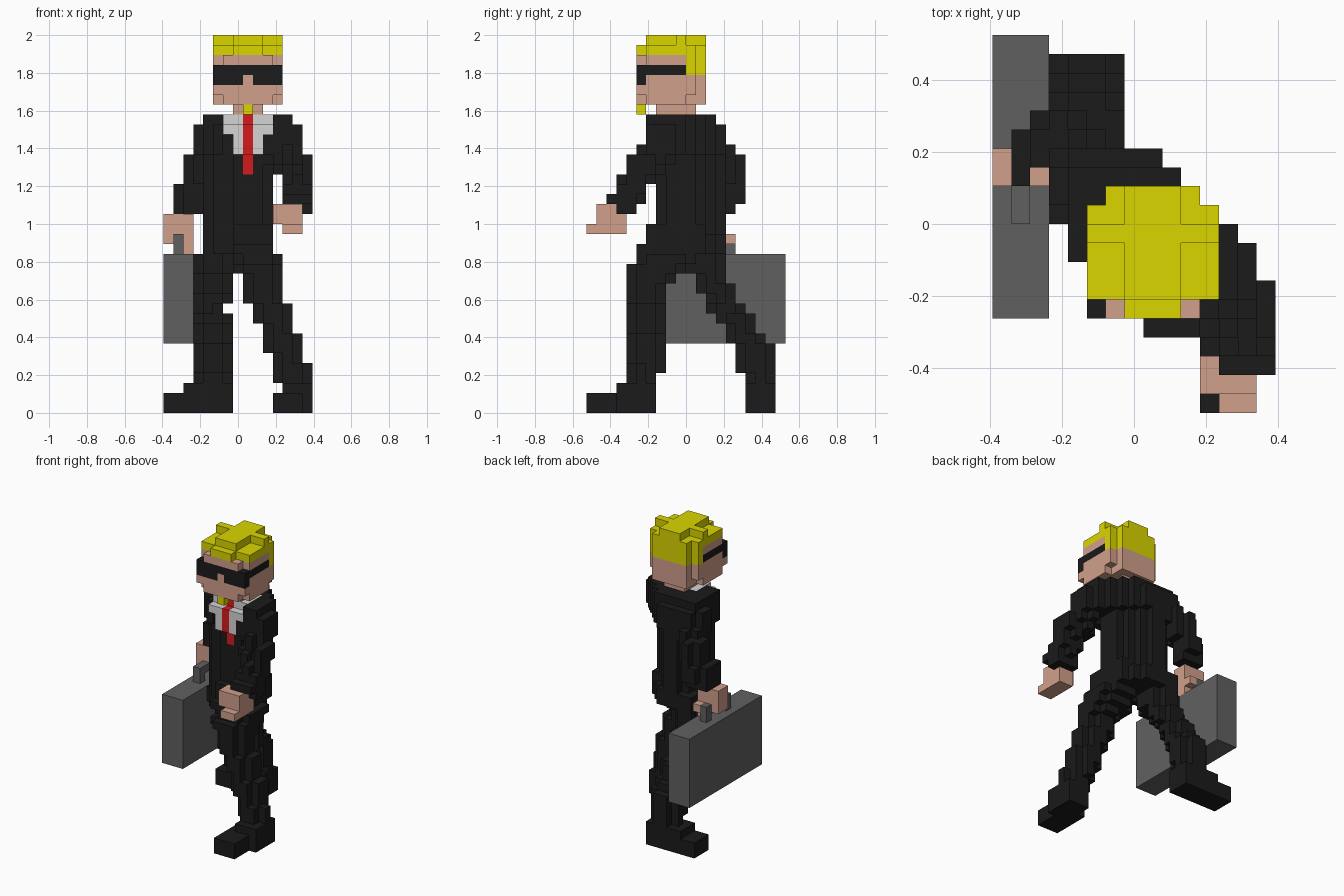
import bpy
import bmesh
from mathutils import Vector

default_cube = bpy.data.objects.get("Cube")
if default_cube:
    bpy.data.objects.remove(default_cube, do_unlink=True)

UNIT = 2 / 38                      # edge of one block
ORIGIN = Vector((7.5, 10, 0))      # block coordinates of the world origin


def make_material(name, r, g, b):
    mat = bpy.data.materials.new(name)
    mat.use_nodes = True
    mat.diffuse_color = (r, g, b, 1)
    mat.node_tree.nodes["Principled BSDF"].inputs["Base Color"].default_value = (r, g, b, 1)
    return mat


black = make_material("black", .0105, .0105, .0105)
skin = make_material("skin", .64, .35, .26)
yellow = make_material("yellow", .7, .67, 0)
grey = make_material("grey", .118, .118, .118)
white = make_material("white", .66, .66, .66)
red = make_material("red", .66, .011, .013)

cells = {}        # block position -> part name
part_colour = {}  # part name -> material


def box(part, x, y, z):
    """Fill a cuboid of blocks for a part; later parts replace earlier ones."""
    for i in range(*x):
        for j in range(*y):
            for k in range(*z):
                cells[i, j, k] = part


def limb(part, x, y, z):
    """Fill a cuboid whose four upright corners are left out."""
    box(part, (x[0] + 1, x[1] - 1), y, z)
    box(part, x, (y[0] + 1, y[1] - 1), z)


def carve(x, y, z):
    """Remove a cuboid of blocks."""
    for i in range(*x):
        for j in range(*y):
            for k in range(*z):
                cells.pop((i, j, k), None)


def start(part, mat):
    part_colour[part] = mat
    return part


# Jacket body, turned so that its right shoulder sits further back
p = start("jacket", black)
fronts = dict(zip(range(4, 11), (9, 8, 8, 7, 7, 7, 7)))
backs = dict(zip(range(4, 11), (14, 14, 14, 14, 14, 13, 12)))
for col in fronts:
    box(p, x=(col, col + 1), y=(fronts[col], backs[col]), z=(16, 29))
    box(p, x=(col, col + 1), y=(fronts[col], min(13, backs[col])), z=(29, 30))
box(p, x=(4, 5), y=(8, 9), z=(26, 30))
box(p, x=(5, 6), y=(7, 8), z=(26, 29))
box(p, x=(10, 11), y=(6, 7), z=(26, 29))
# Narrower waist
for col in range(8, 11):
    carve(x=(col, col + 1), y=(backs[col] - 1, backs[col]), z=(18, 26))
carve(x=(10, 11), y=(7, 8), z=(19, 25))
carve(x=(4, 5), y=(12, 14), z=(18, 25))
carve(x=(5, 6), y=(13, 14), z=(18, 25))

# Left leg, stepping forward and outward
p = start("left_leg", black)
box(p, x=(7, 11), y=(6, 12), z=(17, 19))
box(p, x=(7, 11), y=(5, 12), z=(16, 17))
limb(p, x=(7, 12), y=(5, 11), z=(15, 16))
limb(p, x=(7, 12), y=(4, 10), z=(14, 15))
limb(p, x=(8, 12), y=(4, 9), z=(13, 14))
limb(p, x=(8, 12), y=(4, 8), z=(11, 13))
limb(p, x=(9, 13), y=(4, 8), z=(9, 11))
limb(p, x=(10, 13), y=(4, 8), z=(8, 9))
limb(p, x=(10, 14), y=(4, 8), z=(6, 8))
limb(p, x=(11, 14), y=(4, 8), z=(4, 6))
limb(p, x=(11, 15), y=(4, 7), z=(3, 5))

# Left shoe
p = start("left_shoe", black)
box(p, x=(12, 15), y=(3, 7), z=(0, 3))
box(p, x=(11, 14), y=(0, 5), z=(0, 2))

# Right leg, trailing behind
p = start("right_leg", black)
box(p, x=(4, 7), y=(9, 14), z=(16, 17))
limb(p, x=(3, 7), y=(9, 14), z=(14, 16))
limb(p, x=(3, 7), y=(11, 14), z=(13, 14))
limb(p, x=(3, 7), y=(11, 15), z=(12, 13))
limb(p, x=(3, 7), y=(12, 15), z=(11, 12))
limb(p, x=(3, 6), y=(12, 16), z=(10, 11))
limb(p, x=(3, 7), y=(13, 17), z=(9, 10))
limb(p, x=(3, 7), y=(14, 17), z=(8, 9))
limb(p, x=(3, 7), y=(14, 18), z=(7, 8))
limb(p, x=(3, 7), y=(15, 19), z=(4, 7))
limb(p, x=(3, 7), y=(16, 19), z=(3, 4))

# Right shoe, toe turned outward
p = start("right_shoe", black)
box(p, x=(0, 7), y=(16, 19), z=(0, 2))
box(p, x=(2, 7), y=(16, 19), z=(2, 3))

# Left sleeve, bent forward
p = start("left_sleeve", black)
box(p, x=(11, 13), y=(6, 10), z=(26, 30))
box(p, x=(11, 12), y=(10, 11), z=(26, 30))
box(p, x=(13, 14), y=(6, 9), z=(26, 29))
limb(p, x=(11, 14), y=(5, 9), z=(25, 27))
box(p, x=(14, 15), y=(4, 7), z=(24, 26))
limb(p, x=(11, 14), y=(4, 8), z=(24, 25))
limb(p, x=(12, 15), y=(3, 7), z=(23, 24))
box(p, x=(12, 15), y=(3, 6), z=(22, 23))
box(p, x=(12, 15), y=(2, 5), z=(21, 22))
box(p, x=(13, 14), y=(5, 6), z=(21, 22))
box(p, x=(12, 15), y=(4, 5), z=(20, 21))
box(p, x=(14, 15), y=(3, 5), z=(20, 21))

# Left hand, reaching forward
p = start("left_hand", skin)
box(p, x=(11, 12), y=(1, 3), z=(19, 21))
box(p, x=(12, 14), y=(1, 4), z=(19, 21))
box(p, x=(12, 14), y=(0, 4), z=(18, 19))

# Right sleeve, hanging behind
p = start("right_sleeve", black)
box(p, x=(4, 6), y=(9, 13), z=(29, 30))
limb(p, x=(3, 6), y=(10, 14), z=(26, 29))
limb(p, x=(3, 6), y=(11, 15), z=(25, 27))
limb(p, x=(2, 5), y=(12, 16), z=(23, 26))
box(p, x=(1, 4), y=(13, 15), z=(20, 23))
box(p, x=(2, 4), y=(13, 16), z=(21, 23))
box(p, x=(1, 2), y=(12, 13), z=(20, 23))

# Briefcase with an arched handle
p = start("briefcase", grey)
box(p, x=(0, 3), y=(5, 20), z=(7, 16))
p = start("briefcase_handle", grey)
box(p, x=(1, 2), y=(10, 15), z=(17, 18))
for post in (10, 14):
    box(p, x=(1, 2), y=(post, post + 1), z=(16, 17))

# Right hand, gripping the handle
p = start("right_hand", skin)
box(p, x=(0, 3), y=(12, 14), z=(18, 20))
box(p, x=(0, 1), y=(12, 14), z=(17, 18))
box(p, x=(2, 3), y=(12, 15), z=(17, 18))
box(p, x=(2, 3), y=(12, 14), z=(16, 17))

# Shirt front, then the tie hanging over it
p = start("shirt", white)
box(p, x=(6, 11), y=(7, 10), z=(28, 30))
box(p, x=(6, 11), y=(6, 7), z=(28, 29))
box(p, x=(7, 10), y=(6, 8), z=(26, 28))
p = start("tie", red)
box(p, x=(8, 9), y=(7, 8), z=(24, 30))
box(p, x=(8, 9), y=(6, 7), z=(26, 29))

# Neck and head with trimmed corners
p = start("neck", skin)
box(p, x=(7, 10), y=(7, 11), z=(30, 31))
p = start("head", skin)
box(p, x=(5, 12), y=(5, 12), z=(31, 36))
for side in (5, 11):
    carve(x=(side, side + 1), y=(11, 12), z=(31, 36))
    carve(x=(side, side + 1), y=(10, 11), z=(31, 32))
    for level in (31, 35):
        carve(x=(side, side + 1), y=(5, 6), z=(level, level + 1))

# Sunglasses wrapping to the sides
p = start("sunglasses", black)
box(p, x=(5, 12), y=(5, 6), z=(33, 35))
for side in (5, 11):
    box(p, x=(side, side + 1), y=(6, 10), z=(34, 35))
box("head", x=(8, 9), y=(5, 6), z=(33, 34))

# Hair: cap, raised cross on top, fringe and back
p = start("hair", yellow)
box(p, x=(5, 12), y=(6, 11), z=(36, 37))
box(p, x=(6, 11), y=(11, 12), z=(34, 37))
box(p, x=(5, 12), y=(10, 11), z=(34, 37))
box(p, x=(7, 10), y=(6, 12), z=(37, 38))
box(p, x=(5, 12), y=(9, 10), z=(37, 38))
box(p, x=(7, 10), y=(5, 6), z=(36, 37))
p = start("chin_beard", yellow)
box(p, x=(8, 9), y=(5, 6), z=(30, 31))


def build(part):
    """Make one object from the exposed block sides of a part."""
    bm = bmesh.new()
    for cell in [c for c, owner in cells.items() if owner == part]:
        centre = Vector(cell) + Vector((.5, .5, .5))
        for axis in range(3):
            for sign in (-1, 1):
                n = Vector((0, 0, 0))
                n[axis] = sign
                if tuple(int(a + b) for a, b in zip(cell, n)) in cells:
                    continue
                u = Vector((n.y, n.z, n.x)) / 2
                v = n.cross(u)
                mid = centre + n / 2
                corners = (mid - u - v, mid + u - v, mid + u + v, mid - u + v)
                bm.faces.new([bm.verts.new((c - ORIGIN) * UNIT) for c in corners])
    bmesh.ops.remove_doubles(bm, verts=bm.verts, dist=UNIT / 100)
    bmesh.ops.dissolve_limit(bm, angle_limit=.01, verts=bm.verts, edges=bm.edges)
    mesh = bpy.data.meshes.new(part)
    bm.to_mesh(mesh)
    bm.free()
    mesh.materials.append(part_colour[part])
    bpy.context.collection.objects.link(bpy.data.objects.new(part, mesh))


for part_name in part_colour:
    build(part_name)
